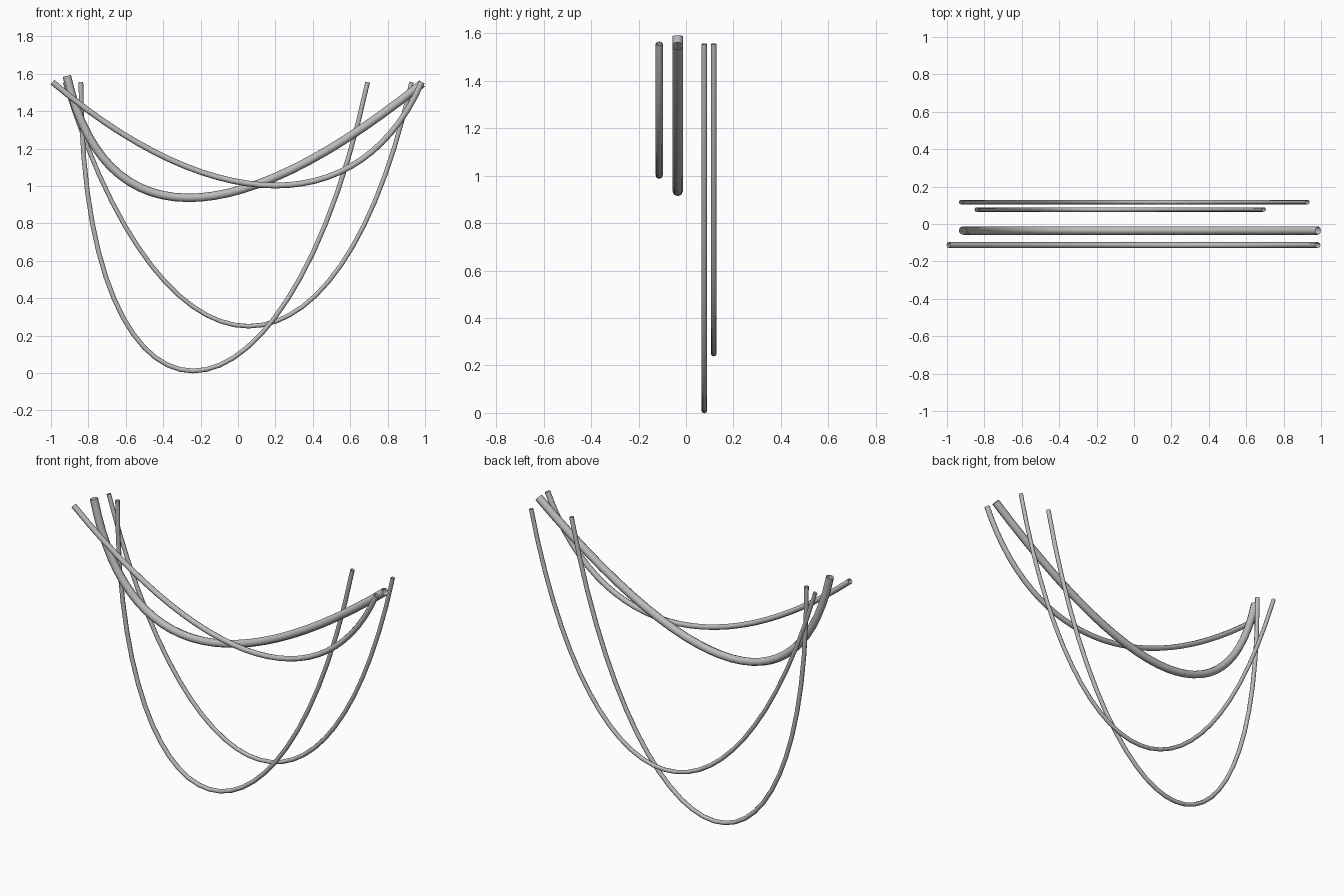
import bpy
from mathutils import Vector

cube = bpy.data.objects.get("Cube")
if cube:
    bpy.data.objects.remove(cube, do_unlink=True)

grey = bpy.data.materials.new("cable_grey")
grey.use_nodes = True
colour = (0.5, 0.5, 0.5, 1)
grey.diffuse_color = colour
grey.node_tree.nodes["Principled BSDF"].inputs["Base Color"].default_value = colour


def hanging_cable(name, y, radius, points):
    """Sagging open-ended tube: start, two handles and end as (x, z)."""
    start, out, back, end = [Vector((x, y, z)) for x, z in points]
    curve = bpy.data.curves.new(name, "CURVE")
    curve.dimensions = "3D"
    curve.resolution_u = 28
    curve.bevel_depth = radius
    curve.bevel_resolution = 2
    spline = curve.splines.new("BEZIER")
    spline.bezier_points.add(1)
    first, last = spline.bezier_points
    for p in (first, last):
        p.handle_left_type = p.handle_right_type = "FREE"
    first.co, first.handle_left, first.handle_right = start, start * 2 - out, out
    last.co, last.handle_left, last.handle_right = end, back, end * 2 - back
    cable = bpy.data.objects.new(name, curve)
    bpy.context.collection.objects.link(cable)
    curve.materials.append(grey)

    # Turn the curve into a smooth mesh
    bpy.ops.object.select_all(action="DESELECT")
    cable.select_set(True)
    bpy.context.view_layer.objects.active = cable
    bpy.ops.object.convert(target="MESH")
    bpy.ops.object.shade_smooth_by_angle(angle=1.0)


# Two shallow cables at the front, two deep ones behind
hanging_cable("front_shallow_cable", -0.113, 0.0155,
              [(-0.992, 1.555), (-0.125, 0.818), (0.66, 0.818), (0.983, 1.555)])
hanging_cable("thick_shallow_cable", -0.035, 0.0225,
              [(-0.915, 1.588), (-0.72, 0.726), (-0.035, 0.726), (0.985, 1.548)])
hanging_cable("deep_cable", 0.077, 0.0125,
              [(-0.84, 1.555), (-0.84, -0.504), (0.25, -0.504), (0.693, 1.555)])
hanging_cable("back_cable", 0.117, 0.012,
              [(-0.925, 1.555), (-0.39, -0.185), (0.54, -0.185), (0.928, 1.555)])
